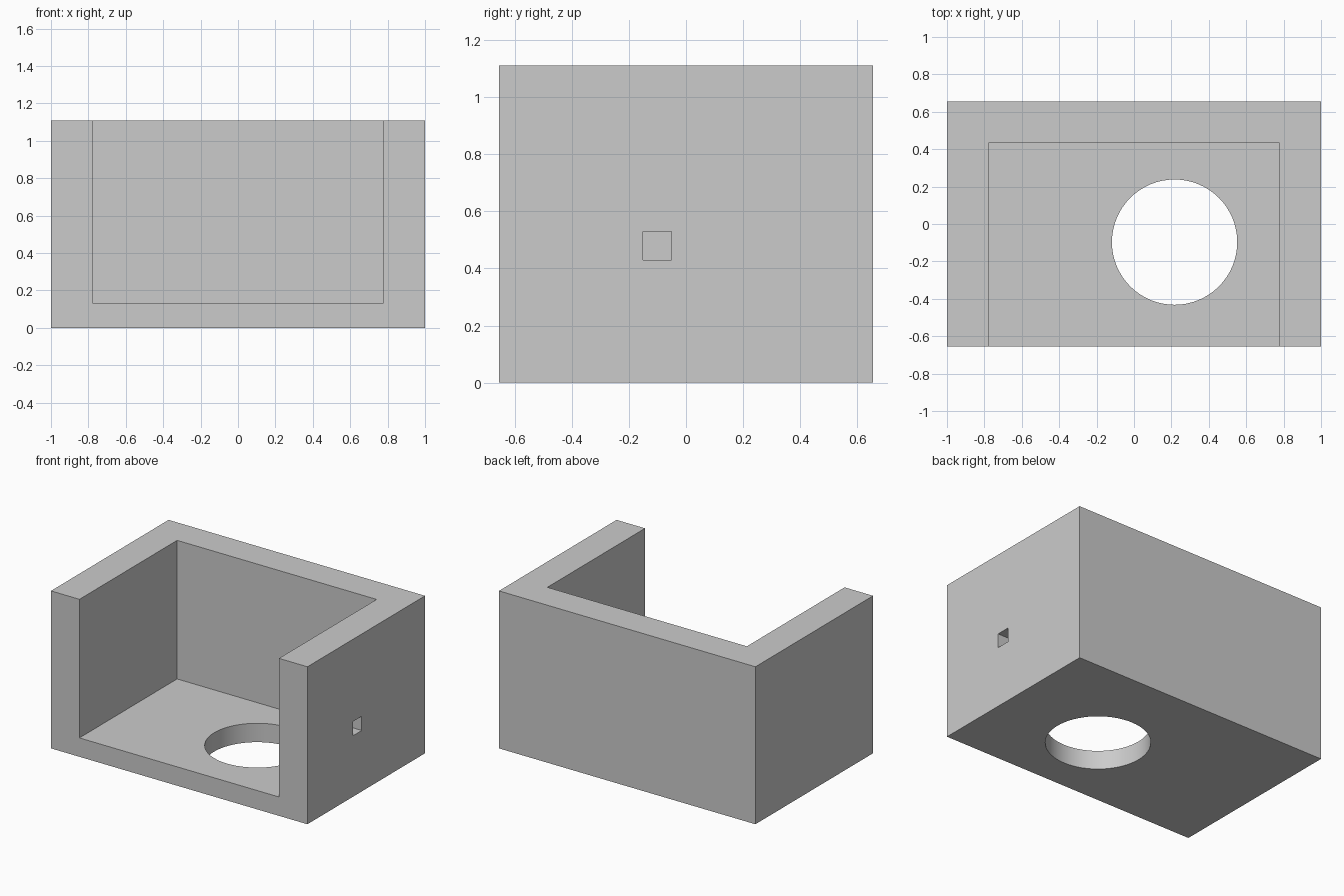
import bpy
import math

default = bpy.data.objects.get("Cube")
if default:
    bpy.data.objects.remove(default, do_unlink=True)

WIDTH, DEPTH, HEIGHT = 2.0, 1.31, 1.11
WALL, FLOOR = 0.222, 0.133

grey = bpy.data.materials.new("light_grey")
grey.use_nodes = True
grey.diffuse_color = (0.6, 0.6, 0.6, 1)
grey.node_tree.nodes["Principled BSDF"].inputs["Base Color"].default_value = (0.6, 0.6, 0.6, 1)


def box(name, low, high):
    """Axis-aligned box between two corners."""
    bpy.ops.mesh.primitive_cube_add(size=1, location=[(a + b) / 2 for a, b in zip(low, high)])
    obj = bpy.context.object
    obj.name = name
    obj.scale = [b - a for a, b in zip(low, high)]
    bpy.ops.object.transform_apply(location=True, rotation=False, scale=True)
    obj.data.materials.append(grey)
    return obj


def cut(target, cutter):
    """Subtract the cutter from the target, then discard it."""
    cutter.hide_render = True
    mod = target.modifiers.new("cut", "BOOLEAN")
    mod.operation = "DIFFERENCE"
    mod.solver = "EXACT"
    mod.object = cutter
    bpy.context.view_layer.objects.active = target
    bpy.ops.object.modifier_apply(modifier=mod.name)
    bpy.data.objects.remove(cutter, do_unlink=True)


# Solid block
x, y = WIDTH / 2, DEPTH / 2
housing = box("open_housing", (-x, -y, 0), (x, y, HEIGHT))

# Cavity open to the front and top
cut(housing, box("cavity_cutter", (WALL - x, -y - 1, FLOOR), (x - WALL, y - WALL, HEIGHT + 1)))

# Square hole through the wall on the +x side
cut(housing, box("square_hole_cutter", (x - WALL - 0.1, -0.15, 0.43), (x + 0.1, -0.05, 0.53)))

# Round hole through the floor
bpy.ops.mesh.primitive_cylinder_add(vertices=64, radius=0.335, depth=0.6, location=(0.217, -0.097, 0.05))
round_cutter = bpy.context.object
round_cutter.name = "round_hole_cutter"
round_cutter.data.materials.append(grey)
cut(housing, round_cutter)

# Smooth only the round hole wall
bpy.ops.object.select_all(action="DESELECT")
housing.select_set(True)
bpy.context.view_layer.objects.active = housing
bpy.ops.object.shade_smooth_by_angle(angle=math.radians(30))
